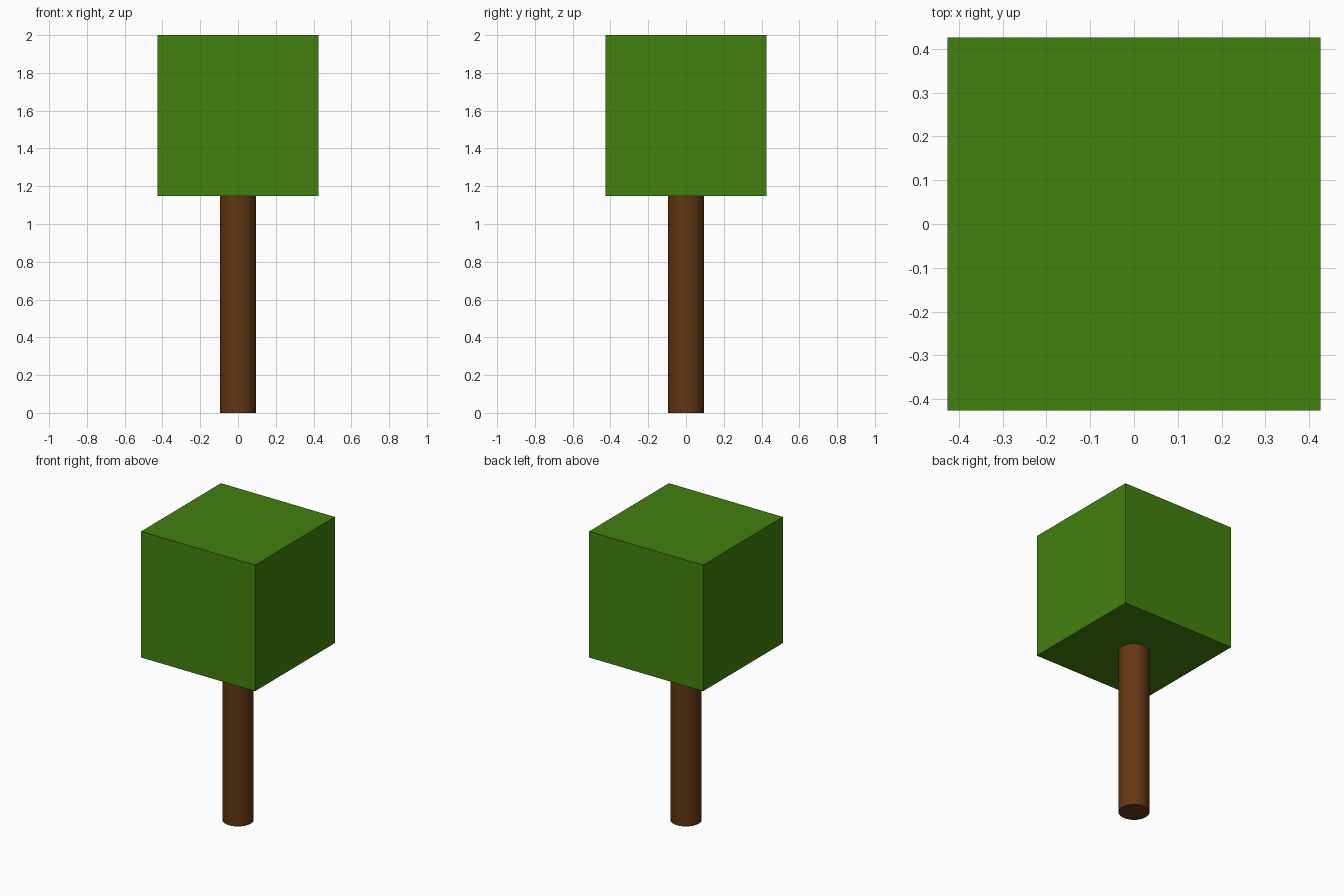
import bpy

if "Cube" in bpy.data.objects:
    bpy.data.objects.remove(bpy.data.objects["Cube"])

CUBE = 0.853      # side of the leafy block
HEIGHT = 2.0      # total height


def paint(obj, name, colour):
    mat = bpy.data.materials.new(name)
    mat.diffuse_color = colour
    mat.use_nodes = True
    mat.node_tree.nodes["Principled BSDF"].inputs["Base Color"].default_value = mat.diffuse_color
    obj.data.materials.append(mat)


# Trunk: smooth round post, its top tucked slightly into the foliage
trunk_top = HEIGHT - CUBE + 0.02
bpy.ops.mesh.primitive_cylinder_add(vertices=32, radius=0.096, depth=trunk_top,
                                    location=(0, 0, trunk_top / 2))
trunk = bpy.context.object
trunk.name = "trunk"
bpy.ops.object.shade_smooth_by_angle()
paint(trunk, "bark_brown", (0.125, 0.038, 0.006, 1))

# Foliage: plain flat-faced cube
bpy.ops.mesh.primitive_cube_add(size=CUBE, location=(0, 0, HEIGHT - CUBE / 2))
foliage = bpy.context.object
foliage.name = "foliage"
paint(foliage, "leaf_green", (0.054, 0.22, 0.004, 1))
